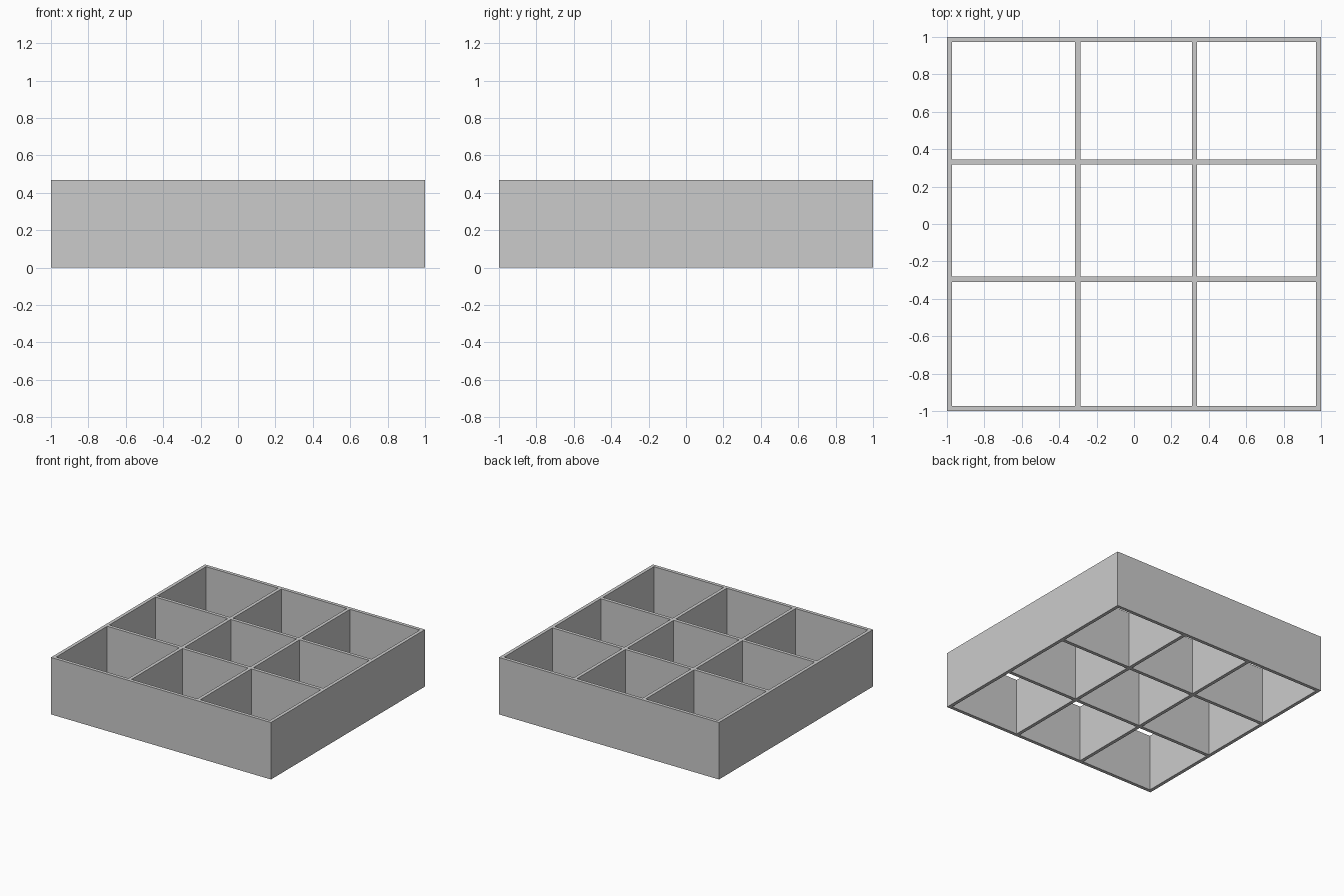
import bpy
import bmesh

if "Cube" in bpy.data.objects:
    bpy.data.objects.remove(bpy.data.objects["Cube"])

HEIGHT = 0.468
# Wall edges along each axis: every even span is a wall, every odd span an opening
XS = [-1.0, -0.972, -0.315, -0.287, 0.31, 0.338, 0.972, 1.0]
YS = [-1.0, -0.972, -0.31, -0.282, 0.317, 0.345, 0.972, 1.0]

bm = bmesh.new()
grid = [[bm.verts.new((x, y, 0)) for y in YS] for x in XS]

# Lattice footprint, leaving the nine compartments open
footprint = []
for i in range(len(XS) - 1):
    for j in range(len(YS) - 1):
        if i % 2 and j % 2:
            continue
        footprint.append(bm.faces.new((grid[i][j], grid[i + 1][j],
                                       grid[i + 1][j + 1], grid[i][j + 1])))

# Raise the footprint into walls, keeping the underside
result = bmesh.ops.extrude_face_region(bm, geom=footprint, use_keep_orig=True)
top = [v for v in result["geom"] if isinstance(v, bmesh.types.BMVert)]
bmesh.ops.translate(bm, verts=top, vec=(0, 0, HEIGHT))
bmesh.ops.recalc_face_normals(bm, faces=bm.faces)

# Open compartment frame as a single object
mesh = bpy.data.meshes.new("compartment_frame")
bm.to_mesh(mesh)
bm.free()
bpy.context.collection.objects.link(bpy.data.objects.new("compartment_frame", mesh))
